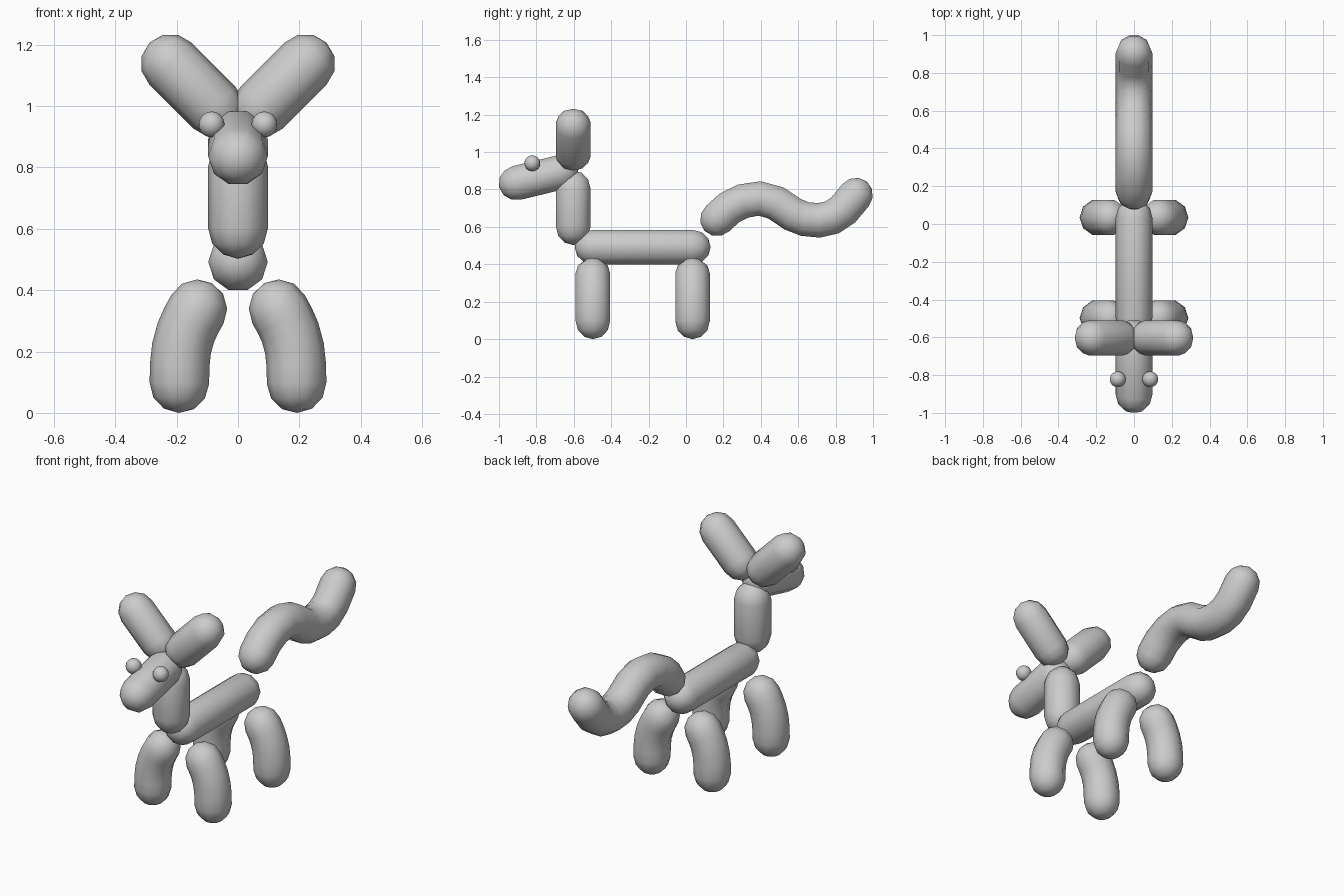
import bpy, bmesh, math
from mathutils import Vector

if "Cube" in bpy.data.objects:
    bpy.data.objects.remove(bpy.data.objects["Cube"])

R = 0.097      # balloon radius
SIDES = 10     # sides around each balloon
CAP = 3        # steps in each rounded end

rubber = bpy.data.materials.new("grey rubber")
rubber.diffuse_color = (0.6, 0.6, 0.6, 1)
rubber.use_nodes = True
rubber.node_tree.nodes["Principled BSDF"].inputs["Base Color"].default_value = rubber.diffuse_color


def finish(bm, name):
    bmesh.ops.recalc_face_normals(bm, faces=bm.faces)
    for f in bm.faces:
        f.smooth = True
    me = bpy.data.meshes.new(name)
    bm.to_mesh(me)
    bm.free()
    me.materials.append(rubber)
    ob = bpy.data.objects.new(name, me)
    bpy.context.collection.objects.link(ob)
    return ob


def balloon(name, points):
    """Tube along a path with a rounded cap at each end."""
    pts = [Vector(p) for p in points]
    n = len(pts)
    tan = [(pts[min(i + 1, n - 1)] - pts[max(i - 1, 0)]).normalized() for i in range(n)]
    rings = []  # centre, tangent, radius
    angles = [math.pi / 2 * k / CAP for k in range(1, CAP)]
    for a in reversed(angles):
        rings.append((pts[0] - tan[0] * R * math.sin(a), tan[0], R * math.cos(a)))
    rings += [(p, t, R) for p, t in zip(pts, tan)]
    for a in angles:
        rings.append((pts[-1] + tan[-1] * R * math.sin(a), tan[-1], R * math.cos(a)))

    bm = bmesh.new()
    loops = []
    for c, t, r in rings:
        u = Vector((1, 0, 0))
        u = (u - t * t.dot(u)).normalized()
        v = t.cross(u)
        loops.append([bm.verts.new(c + r * (u * math.cos(w) + v * math.sin(w)))
                      for w in (math.tau * k / SIDES for k in range(SIDES))])
    tips = (bm.verts.new(pts[0] - tan[0] * R), bm.verts.new(pts[-1] + tan[-1] * R))
    for k in range(SIDES):
        j = (k + 1) % SIDES
        for a, b in zip(loops, loops[1:]):
            bm.faces.new((a[k], a[j], b[j], b[k]))
        bm.faces.new((tips[0], loops[0][j], loops[0][k]))
        bm.faces.new((tips[1], loops[-1][k], loops[-1][j]))
    return finish(bm, name)


# Body, neck and head
balloon("body", [(0, -0.498, 0.492), (0, 0.035, 0.492)])
balloon("neck", [(0, -0.603, 0.6), (0, -0.603, 0.805)])
balloon("head", [(0, -0.905, 0.835), (0, -0.67, 0.892)])

# Wavy tail
tail = [(0.17, 0.645), (0.23, 0.70), (0.305, 0.738), (0.395, 0.752), (0.48, 0.728),
        (0.57, 0.668), (0.635, 0.642), (0.71, 0.635), (0.78, 0.65), (0.84, 0.69),
        (0.905, 0.768)]
balloon("tail", [(0, y, z) for y, z in tail])

# Mirrored ears, legs and eyes
leg = [(0.132, 0.338), (0.152, 0.302), (0.17, 0.262), (0.184, 0.21), (0.19, 0.155), (0.191, 0.097)]
for s, side in ((-1, "right"), (1, "left")):
    balloon(f"{side}_ear", [(s * 0.077, -0.603, 0.995), (s * 0.22, -0.603, 1.138)])
    for end, y in (("front", -0.498), ("back", 0.035)):
        balloon(f"{side}_{end}_leg", [(s * x, y, z) for x, z in leg])
    bm = bmesh.new()
    bmesh.ops.create_uvsphere(bm, u_segments=16, v_segments=12, radius=0.042)
    finish(bm, f"{side}_eye").location = (s * 0.086, -0.822, 0.94)
